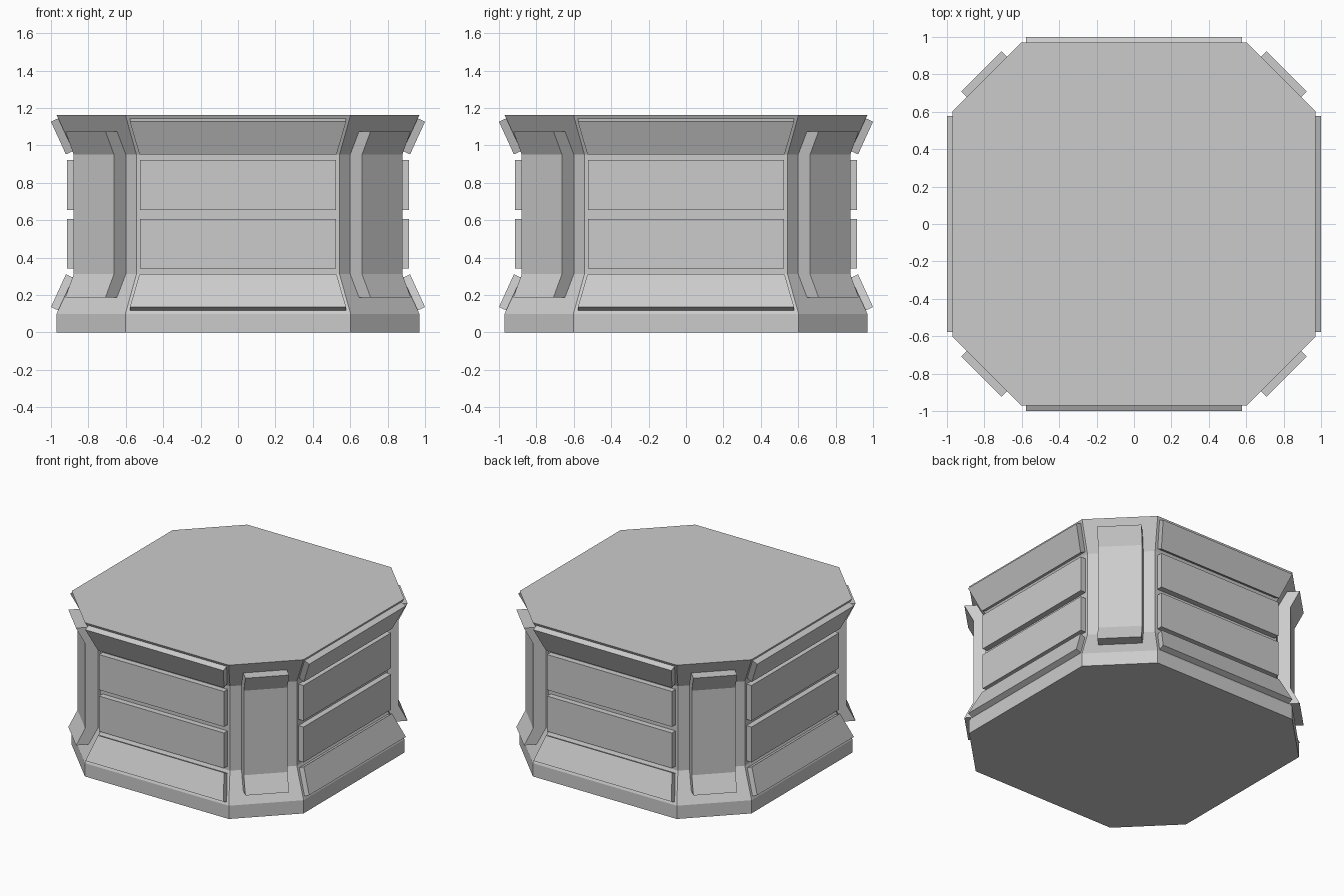
import bpy, bmesh
from math import pi
from mathutils import Vector, Matrix

if "Cube" in bpy.data.objects:
    bpy.data.objects.remove(bpy.data.objects["Cube"])

H = 1.263          # lower and upper slopes mirror about H / 2
PANEL_T = 0.043


def make(name, verts, faces, turn=0.0):
    bm = bmesh.new()
    vs = [bm.verts.new(v) for v in verts]
    for f in faces:
        bm.faces.new([vs[i] for i in f])
    bmesh.ops.recalc_face_normals(bm, faces=bm.faces)
    bm.transform(Matrix.Rotation(turn, 4, 'Z'))
    me = bpy.data.meshes.new(name)
    bm.to_mesh(me)
    bm.free()
    ob = bpy.data.objects.new(name, me)
    bpy.context.collection.objects.link(ob)
    return ob


def loft(name, rings, turn=0.0):
    """Closed solid through rings of equal vertex count."""
    n = len(rings[0])
    verts = [v for r in rings for v in r]
    faces = [[k * n + i, k * n + (i + 1) % n, (k + 1) * n + (i + 1) % n, (k + 1) * n + i]
             for k in range(len(rings) - 1) for i in range(n)]
    faces += [list(range(n)), list(range((len(rings) - 1) * n, len(rings) * n))]
    return make(name, verts, faces, turn)


def octagon(r, c, z):
    return [(x, y, z) for x, y in ((c, -r), (r, -c), (r, c), (c, r),
                                   (-c, r), (-r, c), (-r, -c), (-c, -r))]


# eight-sided body with a narrow waist
loft("body", [octagon(*p) for p in ((0.97, 0.602, 0), (0.97, 0.602, 0.10), (0.872, 0.543, 0.312),
                                    (0.872, 0.543, 0.951), (0.97, 0.602, 1.163))])


def panel(name, low, high, turn):
    """Raised plate between two (depth, z, half width) edges on the front side."""
    (d0, z0, w0), (d1, z1, w1) = low, high
    base = [Vector(v) for v in ((-w0, -d0, z0), (w0, -d0, z0), (w1, -d1, z1), (-w1, -d1, z1))]
    n = (base[1] - base[0]).cross(base[3] - base[0]).normalized()
    loft(name, [base, [v + n * PANEL_T for v in base]], turn)


# four plates on each main side
wide, narrow = (0.961, 1.145, 0.578), (0.881, 0.97, 0.527)
flip = lambda e: (e[0], H - e[1], e[2])
for k in range(4):
    a = k * pi / 2
    panel(f"upper_slope_panel_{k}", narrow, wide, a)
    panel(f"upper_wall_panel_{k}", (0.872, 0.655, 0.523), (0.872, 0.922, 0.523), a)
    panel(f"lower_wall_panel_{k}", (0.872, 0.341, 0.523), (0.872, 0.608, 0.523), a)
    panel(f"lower_slope_panel_{k}", flip(wide), flip(narrow), a)

# bent pillar on each cut corner: (inner depth, outer depth, z)
pillar = ((1.067, 1.154, 0.188), (1.0, 1.09, 0.312), (1.0, 1.09, 0.951), (1.067, 1.154, 1.075))
for k in range(4):
    rings = [[(-0.152, -o, z), (0.152, -o, z), (0.152, -i, z), (-0.152, -i, z)]
             for i, o, z in pillar]
    loft(f"corner_pillar_{k}", rings, pi / 4 + k * pi / 2)
